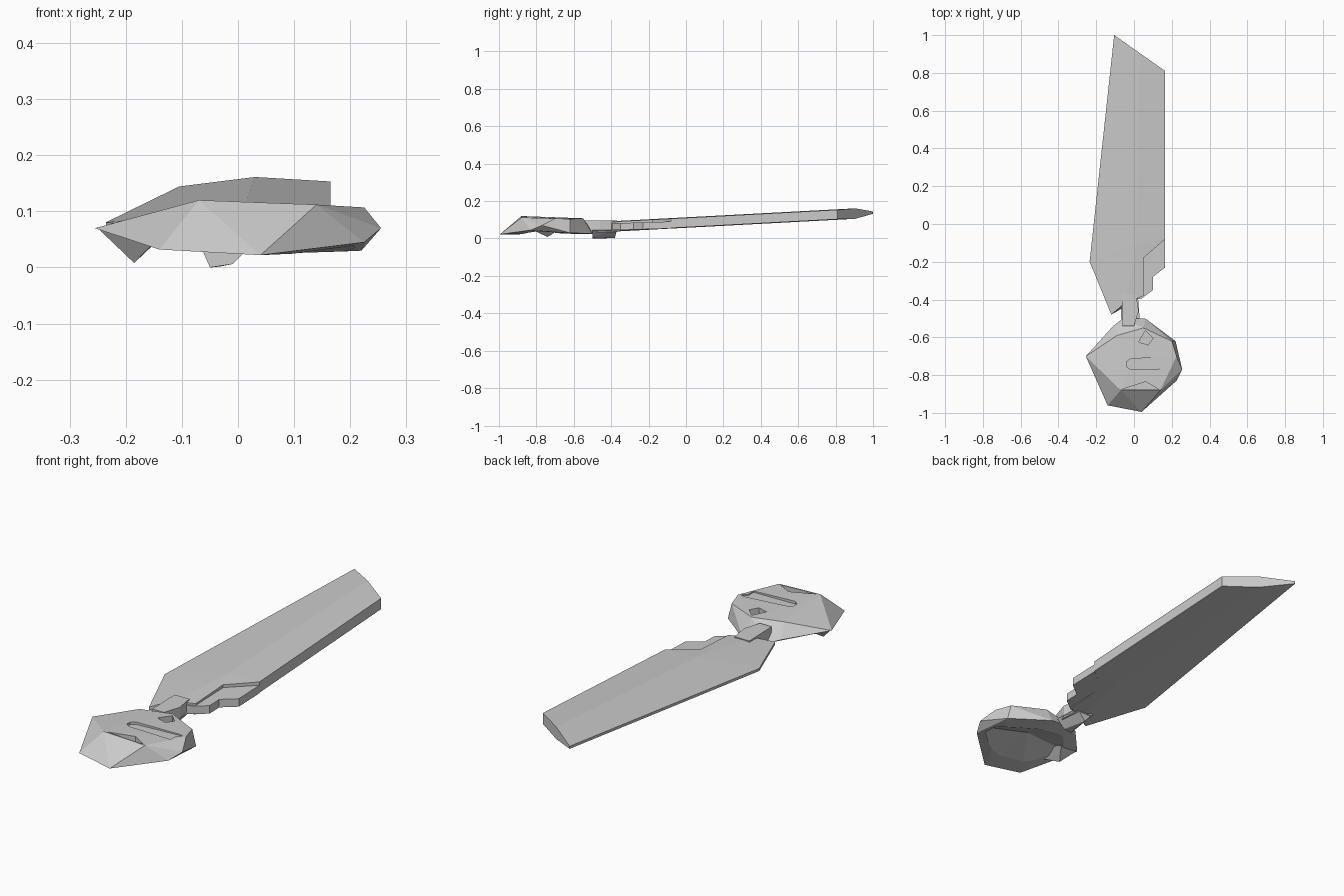
import bpy, bmesh
from mathutils import Vector

cube = bpy.data.objects.get("Cube")
if cube:
    bpy.data.objects.remove(cube)

grey = bpy.data.materials.new("stone grey")
grey.use_nodes = True
colour = (0.6, 0.6, 0.6, 1)
grey.diffuse_color = colour
grey.node_tree.nodes["Principled BSDF"].inputs["Base Color"].default_value = colour


def finish(name, bm):
    bmesh.ops.recalc_face_normals(bm, faces=bm.faces)
    mesh = bpy.data.meshes.new(name)
    bm.to_mesh(mesh)
    bm.free()
    mesh.materials.append(grey)
    obj = bpy.data.objects.new(name, mesh)
    bpy.context.collection.objects.link(obj)
    return obj


def hull(name, points):
    bm = bmesh.new()
    verts = [bm.verts.new(p) for p in points]
    result = bmesh.ops.convex_hull(bm, input=verts)
    loose = [v for v in bm.verts if not v.link_faces]
    bmesh.ops.delete(bm, geom=loose, context='VERTS')
    return finish(name, bm)


def prism(name, outline, low, high):
    """Extrude a flat outline; low and high give the height at each y."""
    bm = bmesh.new()
    bottom = [bm.verts.new((x, y, low(y))) for x, y in outline]
    top = [bm.verts.new((x, y, high(y))) for x, y in outline]
    bm.faces.new(bottom)
    bm.faces.new(top)
    n = len(outline)
    for i in range(n):
        j = (i + 1) % n
        bm.faces.new((bottom[i], bottom[j], top[j], top[i]))
    return finish(name, bm)


def cut(target, cutter):
    cutter.hide_render = True
    cutter.hide_set(True)
    cutter.display_type = 'WIRE'
    mod = target.modifiers.new(cutter.name, 'BOOLEAN')
    mod.operation = 'DIFFERENCE'
    mod.solver = 'EXACT'
    mod.object = cutter
    bpy.context.view_layer.objects.active = target
    bpy.ops.object.modifier_apply(modifier=mod.name)
    bpy.data.objects.remove(cutter)


# Blade: rows of left edge, ridge and right edge, thin at the left
rows = [
    ((-0.105, 1.0), (0.03, 0.905), (0.165, 0.81)),
    ((-0.235, -0.2), (0.01, -0.1), (0.165, -0.08)),
    ((-0.21, -0.26), (0.0, -0.2), (0.05, -0.18)),
    ((-0.12, -0.48), (-0.05, -0.42), (0.05, -0.38)),
]
half = (0.006, 0.028, 0.025)
bm = bmesh.new()
sections = []
for row in rows:
    lift = [0.08 + 0.053 * (y + 0.1) for x, y in row]
    top = [bm.verts.new((x, y, z + h)) for (x, y), z, h in zip(row, lift, half)]
    low = [bm.verts.new((x, y, z - h)) for (x, y), z, h in zip(row, lift, half)]
    sections.append(top + low[::-1])
for a, b in zip(sections, sections[1:]):
    for i in range(6):
        j = (i + 1) % 6
        bm.faces.new((a[i], a[j], b[j], b[i]))
bm.faces.new(sections[0])
bm.faces.new(sections[-1])
blade = finish("blade", bm)

# Stepped shoulder beside the blade root, and the neck with its lower lug
prism("stepped_shoulder",
      [(0.165, -0.08), (0.165, -0.23), (0.1, -0.28), (0.1, -0.35),
       (0.04, -0.395), (0.0, -0.40), (0.03, -0.18)],
      lambda y: 0.053 + 0.03 * (y + 0.1), lambda y: 0.09 + 0.03 * (y + 0.1))
prism("neck", [(-0.065, -0.37), (-0.06, -0.54), (0.0, -0.54), (0.025, -0.46), (0.01, -0.37)],
      lambda y: 0.035, lambda y: 0.097)
hull("lower_lug", [(-0.05, -0.5, 0.004), (-0.01, -0.5, 0.01), (-0.03, -0.38, 0.006),
                   (-0.07, -0.5, 0.05), (0.03, -0.5, 0.05), (-0.07, -0.37, 0.05),
                   (0.02, -0.37, 0.05)])

# Faceted head
rim = [(-0.255, -0.70, 0.07), (-0.14, -0.96, 0.032), (0.04, -0.995, 0.022),
       (0.225, -0.83, 0.045), (0.255, -0.77, 0.07), (0.22, -0.62, 0.03),
       (0.06, -0.50, 0.025), (-0.06, -0.50, 0.035), (-0.11, -0.54, 0.05)]
crown = [(-0.07, -0.88, 0.12), (0.14, -0.88, 0.112), (0.225, -0.70, 0.107),
         (0.2, -0.62, 0.104), (0.05, -0.55, 0.108), (-0.09, -0.59, 0.108)]
head = hull("head", rim + crown)

# Hollow underside
centre = Vector((0.01, -0.75, 0))
hollow = [centre + (Vector((x, y, 0)) - centre) * 0.85 + Vector((0, 0, z - 0.02))
          for x, y, z in rim]
cut(head, hull("hollow_cutter", hollow + [(0.02, -0.72, 0.075), (0.02, -0.75, -0.05)]))

# Front notch, through hole and rounded groove
cut(head, prism("notch_cutter", [(-0.06, -0.875), (0.13, -0.875), (0.06, -0.835)],
                lambda y: 0.09, lambda y: 0.2))
cut(head, prism("hole_cutter", [(0.06, -0.565), (0.1, -0.605), (0.075, -0.64), (0.025, -0.625)],
                lambda y: 0.07, lambda y: 0.2))
cut(head, prism("groove_cutter", [(-0.02, -0.77), (0.19, -0.765), (0.19, -0.725), (0.215, -0.705),
                                  (0.19, -0.7), (-0.02, -0.715), (-0.04, -0.73), (-0.04, -0.755)],
                lambda y: 0.103, lambda y: 0.2))

# Pointed spur beneath the head
hull("spur", [(-0.185, -0.74, 0.008), (-0.25, -0.70, 0.07), (-0.14, -0.84, 0.055),
              (-0.13, -0.66, 0.06)])
# Lowest point of the lug rests on the ground
bpy.data.objects["lower_lug"].location.z = -0.004
